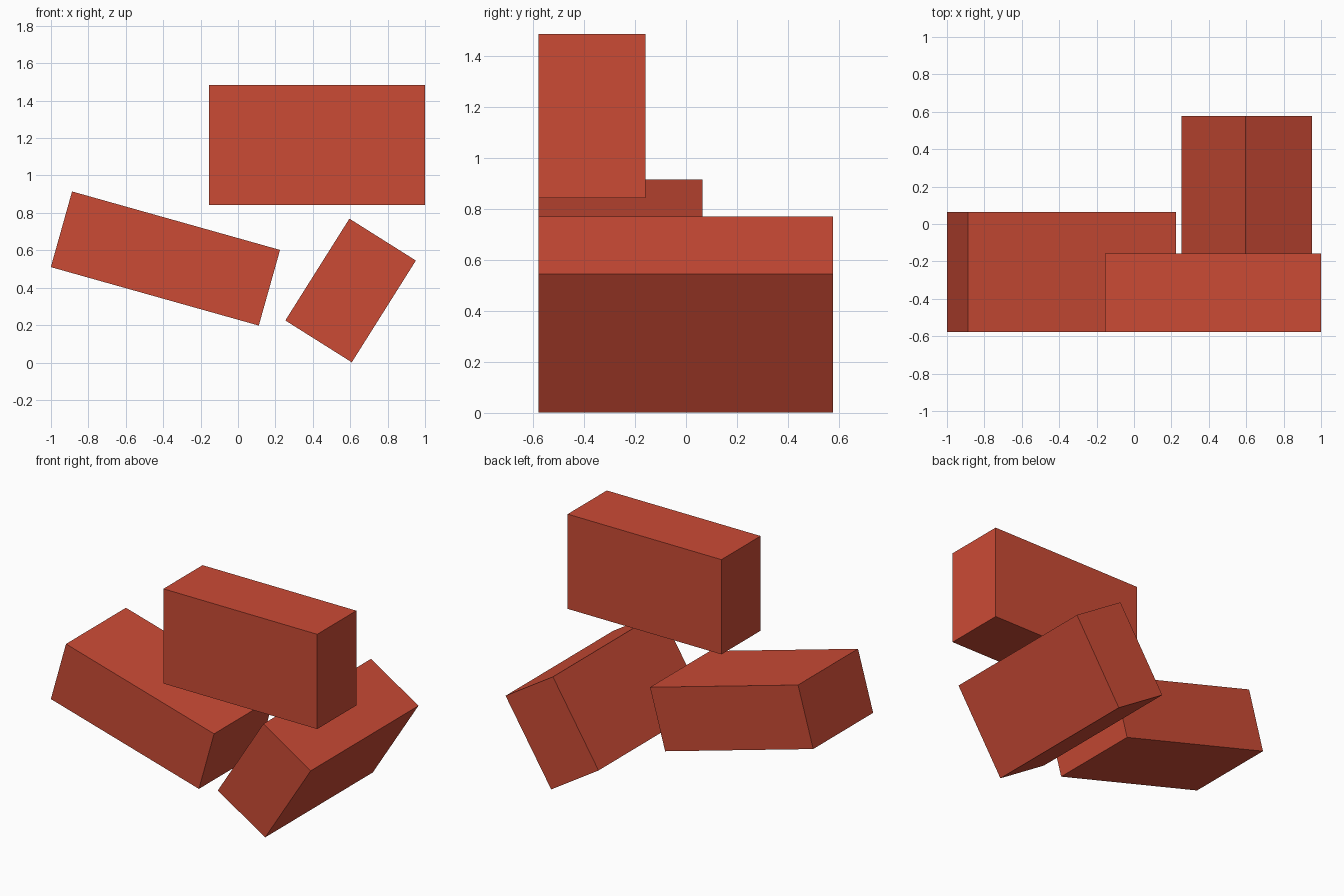
import bpy
import math

if "Cube" in bpy.data.objects:
    bpy.data.objects.remove(bpy.data.objects["Cube"])

# Single brick-red material
red = bpy.data.materials.new("brick red")
red.diffuse_color = (0.60, 0.070, 0.036, 1.0)
red.use_nodes = True
red.node_tree.nodes["Principled BSDF"].inputs["Base Color"].default_value = red.diffuse_color

LONG, MID, SHORT = 1.155, 0.643, 0.42   # shared brick proportions
FRONT = -0.578                          # all bricks are flush at the front


def brick(name, x, z, size, tilt):
    """Brick flush with the front plane, tilted about the y axis."""
    bpy.ops.mesh.primitive_cube_add(
        size=1, location=(x, FRONT + size[1] / 2, z),
        rotation=(0, math.radians(tilt), 0))
    ob = bpy.context.object
    ob.name = name
    ob.scale = size
    bpy.ops.object.transform_apply(location=False, rotation=False, scale=True)
    ob.data.materials.append(red)
    return ob


# Upright brick on top, leaning brick at left, end-on brick at right
brick("top_brick", 0.422, 1.163, (LONG, SHORT, MID), 0)
brick("left_brick", -0.388, 0.556, (LONG, MID, SHORT), 15.7)
brick("right_brick", 0.602, 0.385, (SHORT, LONG, MID), 32.2)
